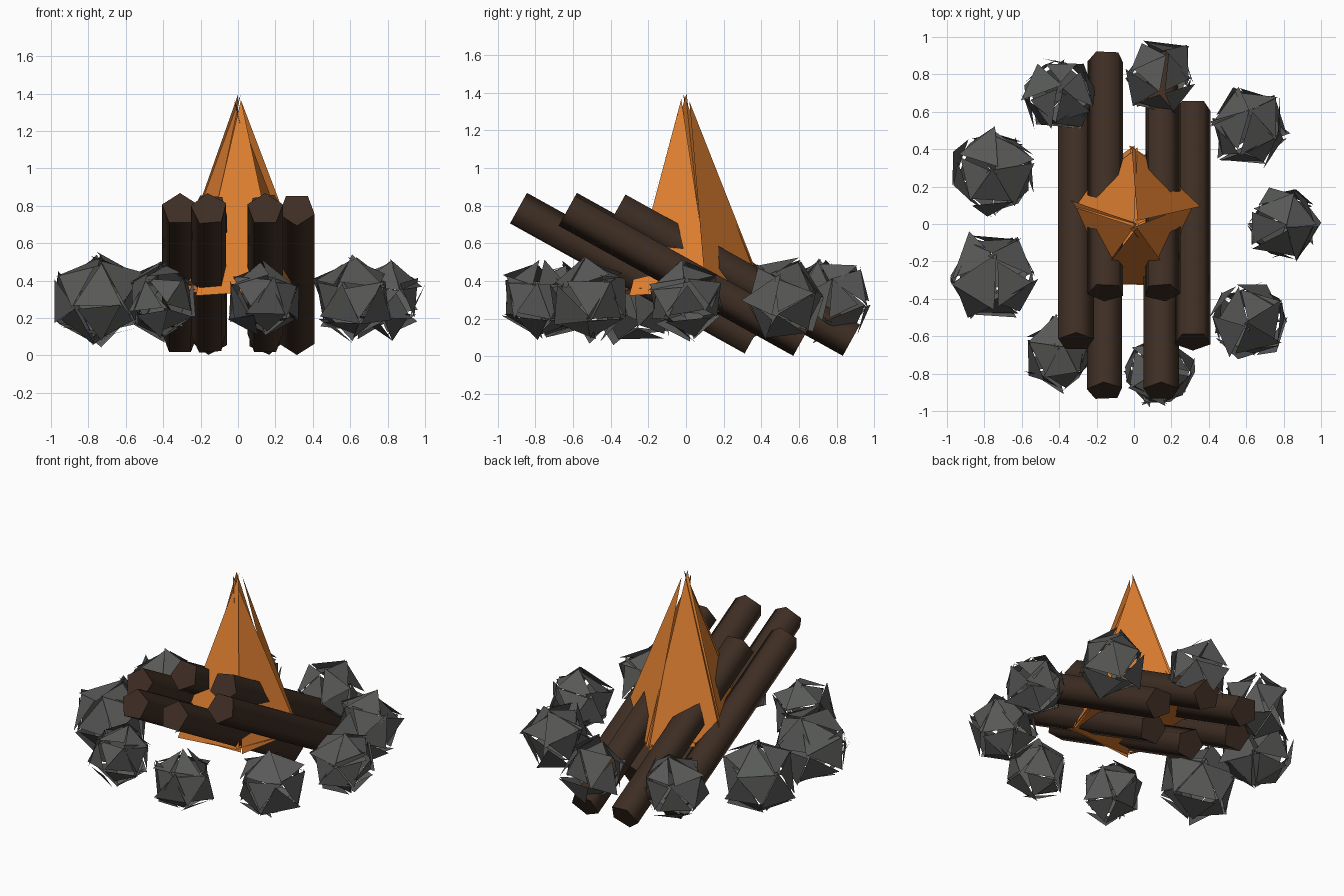
import bpy, bmesh, math, random
from mathutils import Matrix, Vector

if "Cube" in bpy.data.objects:
    bpy.data.objects.remove(bpy.data.objects["Cube"])

random.seed(11)


def material(name, rgb):
    m = bpy.data.materials.new(name)
    m.diffuse_color = (*rgb, 1)
    m.use_nodes = True
    m.node_tree.nodes["Principled BSDF"].inputs["Base Color"].default_value = m.diffuse_color
    return m


STONE = material("stone grey", (0.1, 0.103, 0.098))
WOOD = material("charred wood", (0.048, 0.027, 0.017))
FIRE = material("flame orange", (0.73, 0.21, 0.03))


def finish(bm, name, mat, matrix):
    me = bpy.data.meshes.new(name)
    bm.transform(matrix)
    bm.to_mesh(me)
    bm.free()
    me.materials.append(mat)
    ob = bpy.data.objects.new(name, me)
    bpy.context.collection.objects.link(ob)
    return ob


def shatter(bm, amount):
    """Separate every face and nudge its corners, leaving ragged gaps."""
    bmesh.ops.split_edges(bm, edges=bm.edges[:])
    for v in bm.verts:
        v.co += Vector([random.uniform(-amount, amount) for _ in range(3)])


# ring of nine broken stones
radii = [0.2, 0.215, 0.2, 0.21, 0.24, 0.245, 0.2, 0.2, 0.215]
for i, r in enumerate(radii):
    a = math.radians(40 * i)
    bm = bmesh.new()
    bmesh.ops.create_icosphere(bm, subdivisions=1, radius=r)
    shatter(bm, 0.027)
    spin = Matrix.Rotation(random.uniform(-0.5, 0.5), 4, 'X') @ Matrix.Rotation(a, 4, 'Z')
    place = Matrix.Translation((0.8 * math.cos(a), 0.8 * math.sin(a), 0.30))
    finish(bm, f"stone_{i + 1}", STONE, place @ spin)

# six slanted five-sided logs: x, y offset, spin about own axis
logs = [(-0.31, -0.005, 0), (0.315, -0.005, 180),
        (-0.155, -0.27, 5), (-0.15, 0.258, 175),
        (0.145, -0.27, 0), (0.15, 0.258, 190)]
for i, (x, y, s) in enumerate(logs):
    bm = bmesh.new()
    bmesh.ops.create_cone(bm, cap_ends=True, segments=5, radius1=0.1,
                          radius2=0.1, depth=1.425)
    # rounded sides, crisp end caps
    for f in bm.faces:
        f.smooth = len(f.verts) == 4
        if not f.smooth:
            for e in f.edges:
                e.smooth = False
    tilt = Matrix.Rotation(math.radians(61.0), 4, 'X') @ Matrix.Rotation(math.radians(s), 4, 'Z')
    finish(bm, f"log_{i + 1}", WOOD, Matrix.Translation((x, y, 0.435)) @ tilt)

# five-sided flame with a triangulated base and split edges
bm = bmesh.new()
bmesh.ops.create_cone(bm, cap_ends=True, cap_tris=True, segments=5,
                      radius1=0.4, radius2=0, depth=1.03)
bmesh.ops.remove_doubles(bm, verts=bm.verts[:], dist=0.001)
shatter(bm, 0.027)
finish(bm, "flame", FIRE, Matrix.Translation((0, 0, 0.86)))
